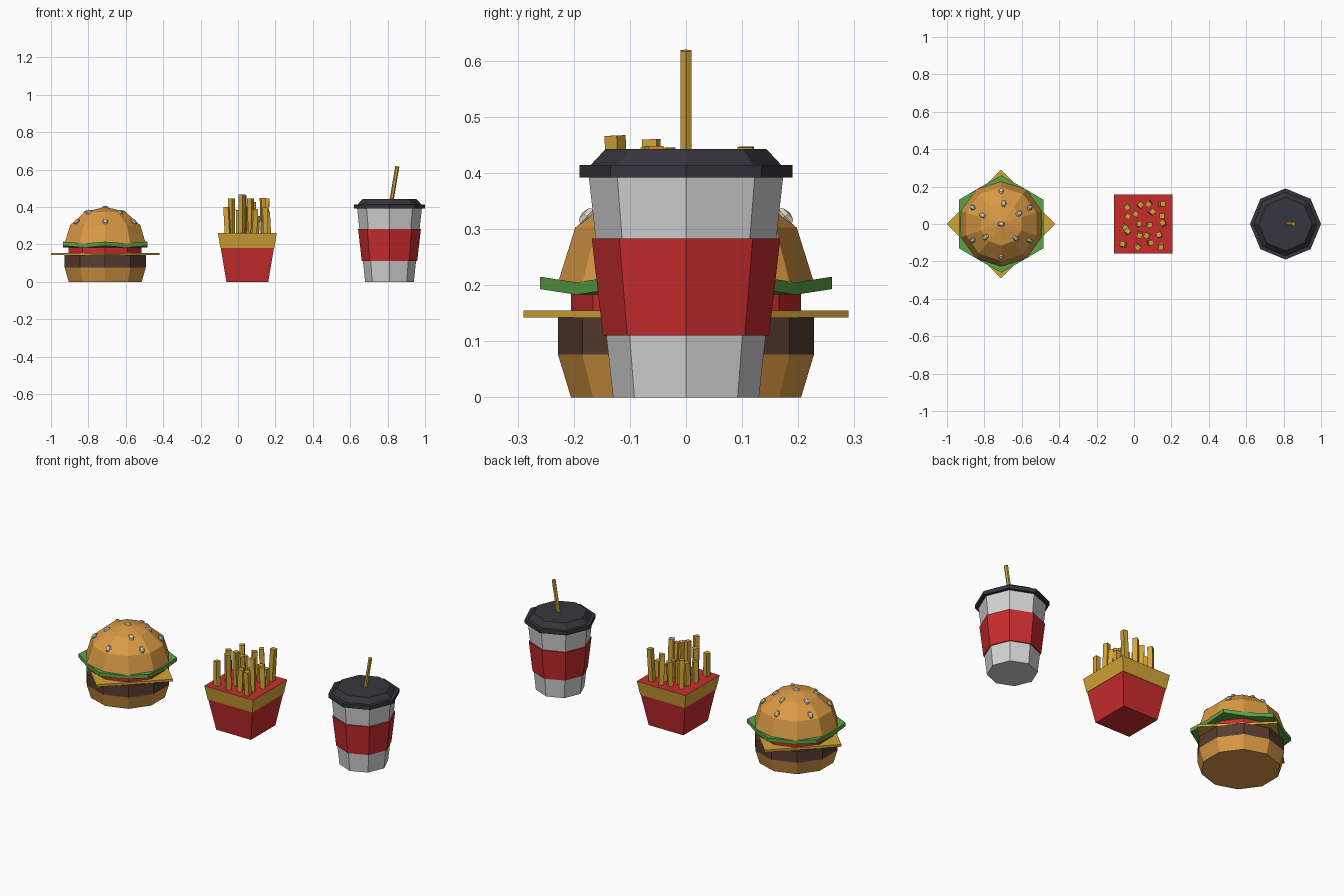
import bpy, bmesh, math, random
from mathutils import Matrix, Vector

cube = bpy.data.objects.get("Cube")
if cube:
    bpy.data.objects.remove(cube, do_unlink=True)


def material(name, r, g, b):
    lin = [(c / 255 / 12.92) if c < 11 else ((c / 255 + 0.055) / 1.055) ** 2.4 for c in (r, g, b)]
    m = bpy.data.materials.new(name)
    m.use_nodes = True
    m.diffuse_color = (*lin, 1)
    m.node_tree.nodes["Principled BSDF"].inputs["Base Color"].default_value = (*lin, 1)
    return m


BUN = material("toasted bun", 218, 154, 68)
MEAT = material("brown patty", 88, 60, 48)
GOLD = material("golden yellow", 212, 165, 54)
RED = material("red", 202, 44, 46)
GREEN = material("lettuce green", 92, 164, 68)
SEED = material("sesame cream", 218, 208, 186)
WHITE = material("cup white", 212, 212, 212)
BLACK = material("lid black", 54, 53, 60)


def finish(name, bm, mats):
    bmesh.ops.recalc_face_normals(bm, faces=bm.faces)
    mesh = bpy.data.meshes.new(name)
    bm.to_mesh(mesh)
    bm.free()
    for m in mats:
        mesh.materials.append(m)
    obj = bpy.data.objects.new(name, mesh)
    bpy.context.collection.objects.link(obj)
    return obj


def lathe(name, x, sides, profile, mat, start=90, wave=None):
    """Faceted solid of revolution from (radius, height) rings, capped at both ends."""
    bm = bmesh.new()
    rings = []
    for r, z in profile:
        ring = []
        for i in range(sides):
            a = math.radians(start) + math.tau * i / sides
            scale, drop = wave if wave and i % 2 else (1, 0)
            ring.append(bm.verts.new((x + r * scale * math.cos(a), r * scale * math.sin(a), z - drop)))
        rings.append(ring)
    for lo, hi in zip(rings, rings[1:]):
        for i in range(sides):
            j = (i + 1) % sides
            bm.faces.new((lo[i], lo[j], hi[j], hi[i]))
    bm.faces.new(rings[0])
    bm.faces.new(rings[-1])
    return finish(name, bm, [mat])


# Burger layers
BX, R = -0.71, 0.228
lathe("bottom_bun", BX, 10, [(0.205, 0), (R, 0.076)], BUN)
lathe("patty", BX, 10, [(R, 0.076), (R, 0.142)], MEAT)
lathe("cheese_slice", BX, 4, [(0.29, 0.142), (0.29, 0.155)], GOLD)
lathe("tomato_slice", BX, 10, [(0.205, 0.155), (0.205, 0.19)], RED)
lathe("lettuce", BX, 12, [(0.26, 0.193), (0.26, 0.215)], GREEN, wave=(0.87, 0.01))

# Domed top bun
BASE, DOME = 0.205, 0.195
arc = [math.radians(a) for a in (0, 30, 60, 89.5)]
lathe("top_bun", BX, 10, [(R * math.cos(a), BASE + DOME * math.sin(a)) for a in arc], BUN)

# Sesame seeds: one on top, an inner ring and an outer ring
spots = [(0, 0)] + [(0.112, a) for a in (30, 83, 155, 220, 315)]
spots += [(0.18, 30 + 60 * k) for k in range(6)]
bm = bmesh.new()
for r, deg in spots:
    az = math.radians(deg)
    h = math.sqrt(1 - (r / R) ** 2)
    tilt = math.atan2(r / R ** 2, h / DOME)
    pos = Vector((BX + 0.98 * r * math.cos(az), 0.98 * r * math.sin(az), BASE + 0.98 * DOME * h))
    mat = (Matrix.Translation(pos) @ Matrix.Rotation(az, 4, 'Z') @ Matrix.Rotation(tilt, 4, 'Y')
           @ Matrix.Diagonal((0.021, 0.015, 0.011, 1)))
    bmesh.ops.create_uvsphere(bm, u_segments=6, v_segments=4, radius=1, matrix=mat)
finish("sesame_seeds", bm, [SEED])

# Fries carton: red box with a golden band and a red top
FX, Q = 0.05, math.sqrt(2)
lathe("fries_carton", FX, 4, [(0.112 * Q, 0), (0.142 * Q, 0.18)], RED, start=45)
band = lathe("carton_band", FX, 4, [(0.144 * Q, 0.18), (0.157 * Q, 0.26)], GOLD, start=45)
band.data.materials.append(RED)
for p in band.data.polygons:
    p.material_index = 1 if p.normal.z > 0.9 else 0

# Fries: jittered grid of sticks
random.seed(4)
bm = bmesh.new()
for col in range(4):
    for row in range(5):
        x = FX - 0.095 + 0.065 * col + random.uniform(-0.012, 0.012)
        y = -0.105 + 0.052 * row + random.uniform(-0.012, 0.012)
        top = random.uniform(0.35, 0.475)
        mat = (Matrix.Translation((x, y, 0.2))
               @ Matrix.Rotation(random.uniform(-0.06, 0.06), 4, 'X')
               @ Matrix.Rotation(random.uniform(-0.06, 0.06), 4, 'Y')
               @ Matrix.Rotation(random.uniform(0, math.pi), 4, 'Z')
               @ Matrix.Diagonal((0.027, 0.027, top - 0.2, 1))
               @ Matrix.Translation((0, 0, 0.5)))
        bmesh.ops.create_cube(bm, size=1, matrix=mat)
finish("fries", bm, [GOLD])

# Drink cup, sleeve and lid
CX = 0.81
lathe("cup", CX, 8, [(0.13, 0), (0.173, 0.392)], WHITE)
lathe("cup_sleeve", CX, 8, [(0.148, 0.11), (0.168, 0.283)], RED)
lathe("cup_lid", CX, 8, [(0.19, 0.392), (0.19, 0.414), (0.17, 0.414), (0.143, 0.443)], BLACK)

# Tilted straw
foot, tip = Vector((CX + 0.005, 0, 0.40)), Vector((CX + 0.042, 0, 0.618))
axis = tip - foot
bm = bmesh.new()
bmesh.ops.create_cone(bm, cap_ends=True, segments=6, radius1=0.011, radius2=0.011, depth=axis.length,
                      matrix=Matrix.Translation((foot + tip) / 2)
                      @ axis.to_track_quat('Z', 'Y').to_matrix().to_4x4())
finish("straw", bm, [GOLD])
